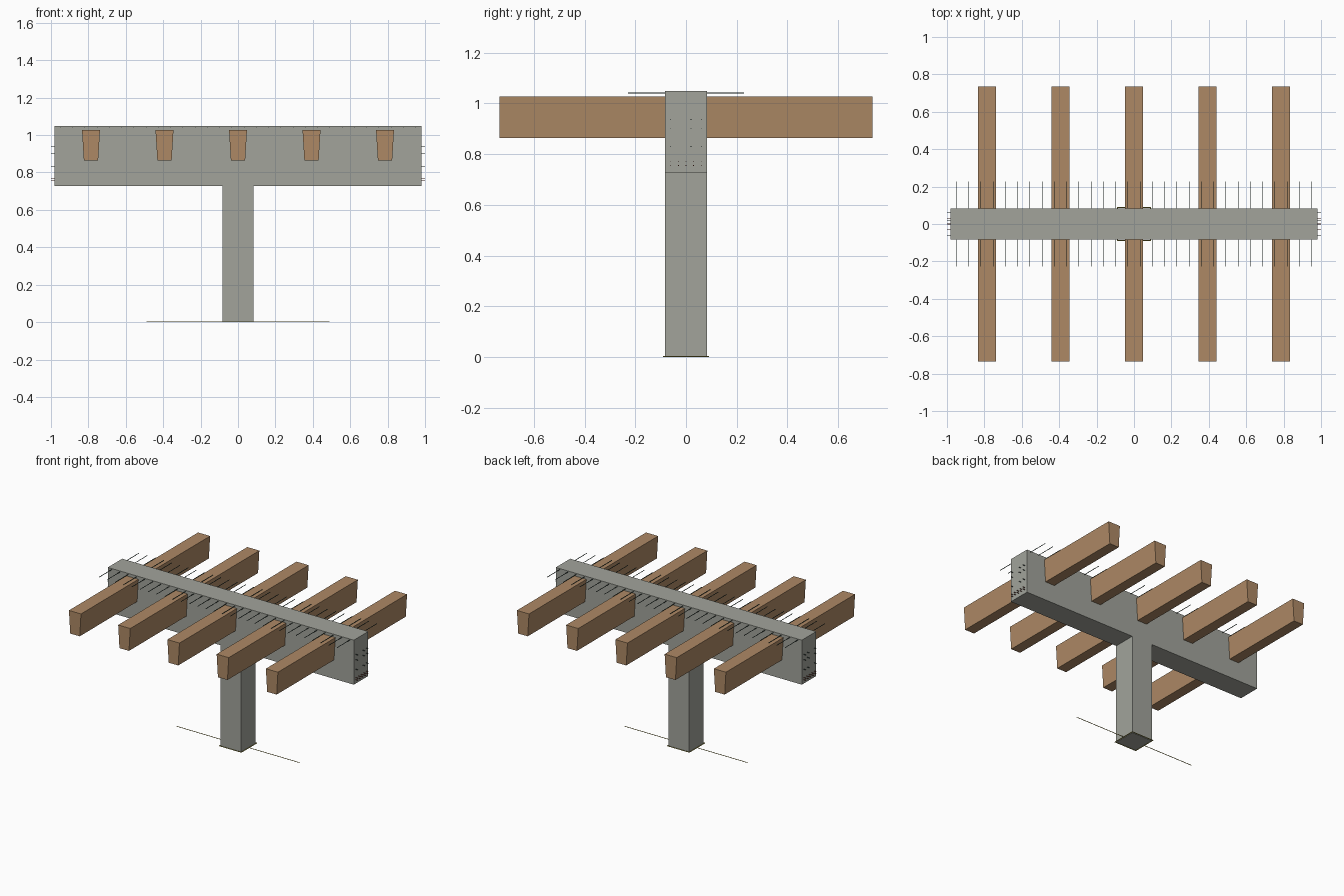
import bpy, bmesh

if "Cube" in bpy.data.objects:
    bpy.data.objects.remove(bpy.data.objects["Cube"])


def material(name, rgb):
    m = bpy.data.materials.new(name)
    m.diffuse_color = (*rgb, 1)
    m.use_nodes = True
    m.node_tree.nodes["Principled BSDF"].inputs["Base Color"].default_value = m.diffuse_color
    return m


CONCRETE = material("concrete", (0.36, 0.37, 0.33))
WOOD = material("wood", (0.42, 0.25, 0.13))
STEEL = material("steel", (0.03, 0.06, 0.05))
RUST = material("rust", (0.2, 0.04, 0.02))
BRASS = material("yellow_wire", (0.35, 0.3, 0.05))


def extrude_profile(name, pts, half, x, mat):
    """Extrude an x/z outline along y from -half to +half."""
    bm = bmesh.new()
    face = bm.faces.new([bm.verts.new((x + px, -half, pz)) for px, pz in pts])
    new = bmesh.ops.extrude_face_region(bm, geom=[face])["geom"]
    verts = [g for g in new if isinstance(g, bmesh.types.BMVert)]
    bmesh.ops.translate(bm, verts=verts, vec=(0, 2 * half, 0))
    bmesh.ops.recalc_face_normals(bm, faces=bm.faces)
    me = bpy.data.meshes.new(name)
    bm.to_mesh(me)
    bm.free()
    me.materials.append(mat)
    ob = bpy.data.objects.new(name, me)
    bpy.context.collection.objects.link(ob)
    return ob


def box(name, center, size, mat):
    x, y, z = center
    w, h = size[0] / 2, size[2] / 2
    ob = extrude_profile(name, [(-w, z - h), (w, z - h), (w, z + h), (-w, z + h)],
                         size[1] / 2, x, mat)
    ob.location.y = y
    return ob


# T-shaped concrete post and crossbeam
extrude_profile("post_and_beam",
                [(-0.083, 0), (0.083, 0), (0.083, 0.727), (0.982, 0.727),
                 (0.982, 1.048), (-0.982, 1.048), (-0.982, 0.727), (-0.083, 0.727)],
                0.082, 0, CONCRETE)

# Tapered joists passing through the beam
for i in range(5):
    extrude_profile(f"joist_{i + 1}",
                    [(-0.038, 0.863), (0.038, 0.863), (0.048, 1.027), (-0.048, 1.027)],
                    0.736, (i - 2) * 0.393, WOOD)

# Thin cross wires near the top of the beam
for i in range(30):
    box(f"cross_wire_{i + 1}", (-0.95 + i * 1.9 / 29, 0, 1.041),
        (0.003, 0.456, 0.003), STEEL)

# Longitudinal bars, just showing at the beam ends
bars = [(y * 0.03, z) for y in range(-2, 3) for z in (0.755, 0.77)]
bars += [(y, z) for y in (-0.06, 0.02, 0.06) for z in (0.83, 0.9, 0.937)]
for i, (y, z) in enumerate(bars):
    for side in (-1, 1):
        box(f"bar_end_{i + 1}_{'left' if side < 0 else 'right'}",
            (side * 0.985, y, z), (0.03, 0.003, 0.003), RUST if z < 0.8 else STEEL)

# Wires at the foot of the post
box("foot_wire", (0, 0, 0.002), (0.98, 0.003, 0.003), BRASS)
for s in (-1, 1):
    box(f"foot_tie_y_{s}", (0, s * 0.088, 0.002), (0.18, 0.004, 0.003), BRASS)
    box(f"foot_tie_x_{s}", (s * 0.088, 0, 0.002), (0.004, 0.18, 0.003), BRASS)
